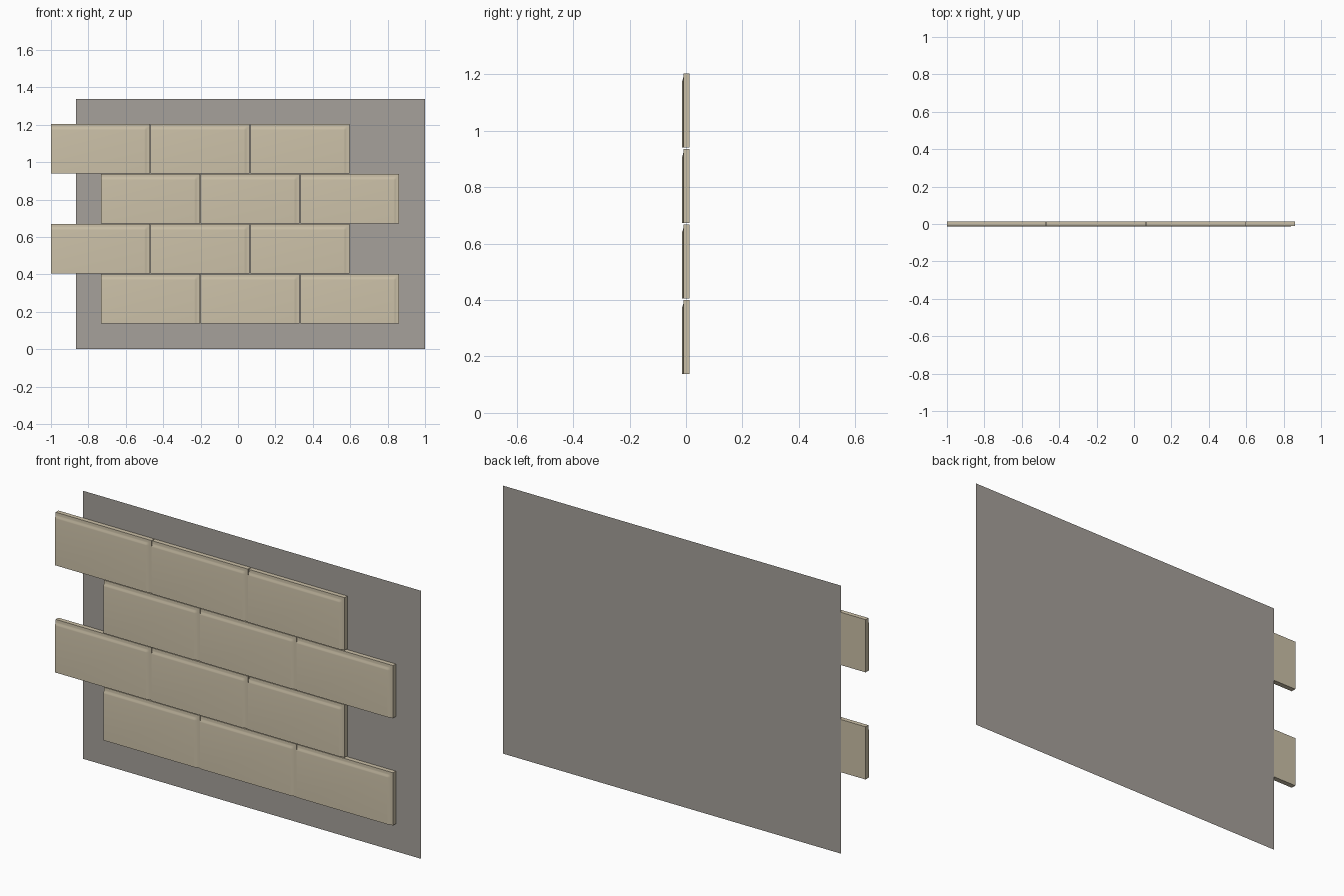
import bpy, bmesh

if "Cube" in bpy.data.objects:
    bpy.data.objects.remove(bpy.data.objects["Cube"])

TILE_W, TILE_H = 0.529, 0.263
PITCH_X, PITCH_Z = 0.533, 0.2673
BACK, RIM, FACE = 0.0125, -0.0095, -0.0138


def material(name, rgb):
    m = bpy.data.materials.new(name)
    m.diffuse_color = (*rgb, 1)
    m.use_nodes = True
    m.node_tree.nodes["Principled BSDF"].inputs["Base Color"].default_value = m.diffuse_color
    return m


tan = material("tan ceramic", (0.60, 0.53, 0.39))
grey = material("grey mortar", (0.38, 0.355, 0.325))


def make_object(name, bm, mat):
    bmesh.ops.recalc_face_normals(bm, faces=bm.faces[:])
    mesh = bpy.data.meshes.new(name)
    bm.to_mesh(mesh)
    bm.free()
    mesh.materials.append(mat)
    obj = bpy.data.objects.new(name, mesh)
    bpy.context.collection.objects.link(obj)
    return obj


# Tile: glazed face raised from a flat rim along the top and right edges
def tile_mesh():
    bm = bmesh.new()
    steps = [(0.030, 1.0), (0.025, 0.85), (0.018, 0.15), (0.013, 0.0), (0.0, 0.0)]
    insets = [(None, 1.0)] + steps

    def stations(size):
        return [(0.0 if d is None else size - d, h) for d, h in insets]

    grid = [[bm.verts.new((x, RIM + (FACE - RIM) * min(hx, hz), z))
             for x, hx in stations(TILE_W)] for z, hz in stations(TILE_H)]
    n = len(insets)
    for j in range(n - 1):
        for i in range(n - 1):
            bm.faces.new((grid[j][i], grid[j][i + 1], grid[j + 1][i + 1], grid[j + 1][i]))
    # Square sides and back
    rim = [e for e in bm.edges if e.is_boundary]
    ext = bmesh.ops.extrude_edge_only(bm, edges=rim)["geom"]
    for v in ext:
        if isinstance(v, bmesh.types.BMVert):
            v.co.y = BACK
    bmesh.ops.holes_fill(bm, edges=[e for e in bm.edges if e.is_boundary], sides=0)
    return bm


# Four staggered rows of three tiles
first = make_object("wall_tile", tile_mesh(), tan)
bpy.context.view_layer.objects.active = first
first.select_set(True)
bpy.ops.object.shade_smooth_by_angle(angle=0.7)
for row in range(4):
    x0 = -0.733 if row % 2 == 0 else -1.0
    for col in range(3):
        if row == col == 0:
            tile = first
        else:
            tile = first.copy()
            tile.name = f"wall_tile_{row}_{col}"
            bpy.context.collection.objects.link(tile)
        tile.location = (x0 + col * PITCH_X, 0, 0.138 + row * PITCH_Z)

# Thin backing sheet behind the tiles
bm = bmesh.new()
bm.faces.new([bm.verts.new((x, 0.0138, z)) for x, z in
              ((-0.865, 0), (1, 0), (1, 1.337), (-0.865, 1.337))])
make_object("backing_sheet", bm, grey)
